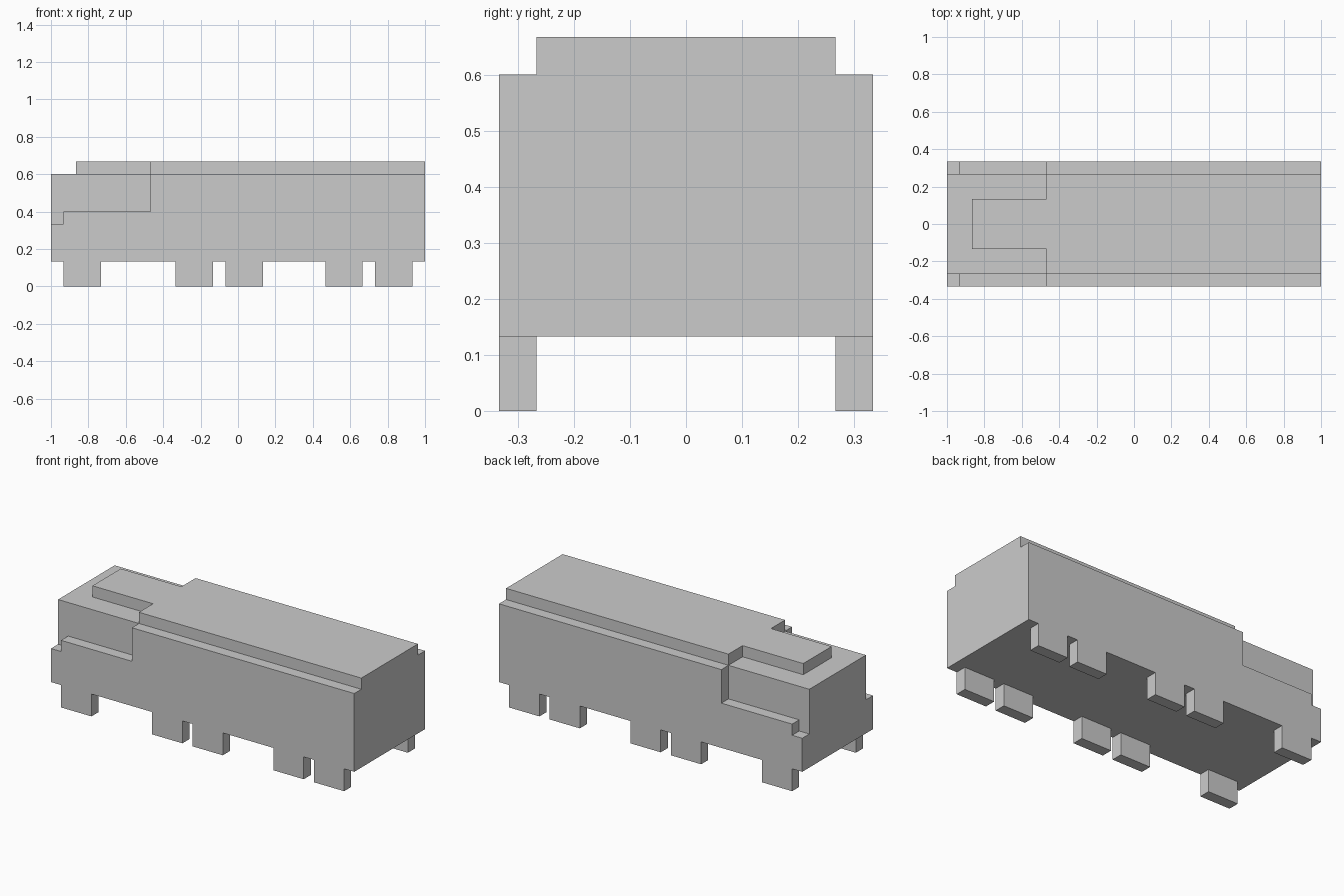
import bpy, bmesh
from mathutils import Vector

if "Cube" in bpy.data.objects:
    bpy.data.objects.remove(bpy.data.objects["Cube"])

U = 1 / 15  # the model sits on a grid of 1/15 unit


def prism(name, profile, axis, lo, hi, cap_hi=True):
    """Extrude a 2D grid profile along 'y' (xz profile) or 'z' (xy profile)."""
    def place(a, b, d):
        return Vector((a, d, b) if axis == 'y' else (a, b, d)) * U
    bm = bmesh.new()
    base = [bm.verts.new(place(a, b, lo)) for a, b in profile]
    top = [bm.verts.new(place(a, b, hi)) for a, b in profile]
    bm.faces.new(base)
    top_face = bm.faces.new(top)
    n = len(profile)
    for i in range(n):
        j = (i + 1) % n
        bm.faces.new((base[i], base[j], top[j], top[i]))
    bmesh.ops.recalc_face_normals(bm, faces=bm.faces)
    if not cap_hi:
        bmesh.ops.delete(bm, geom=[top_face], context='FACES_ONLY')
    mesh = bpy.data.meshes.new(name)
    bm.to_mesh(mesh)
    bm.free()
    obj = bpy.data.objects.new(name, mesh)
    bpy.context.collection.objects.link(obj)
    return obj


def rect(x0, x1, y0, y1):
    return [(x0, y0), (x1, y0), (x1, y1), (x0, y1)]


def combine(target, helper, operation):
    """Apply a boolean and remove its helper."""
    helper.hide_render = True
    mod = target.modifiers.new(operation.lower(), 'BOOLEAN')
    mod.object, mod.operation, mod.solver = helper, operation, 'EXACT'
    bpy.context.view_layer.objects.active = target
    bpy.ops.object.modifier_apply(modifier=mod.name)
    bpy.data.objects.remove(helper, do_unlink=True)


# Main body
body = prism("locomotive_body", rect(-15, 15, -5, 5), 'z', 2, 9)

# Stepped recess beside the nose, on both sides
recess = [(-16, 5), (-14, 5), (-14, 6), (-7, 6), (-7, 11), (-16, 11)]
for side in (-1, 1):
    lo, hi = sorted((4 * side, 6 * side))
    combine(body, prism("nose_recess_cutter", recess, 'y', lo, hi), 'DIFFERENCE')

# Raised roof with a narrow tongue over the nose
roof = [(-13, -2), (-7, -2), (-7, -4), (15, -4),
        (15, 4), (-7, 4), (-7, 2), (-13, 2)]
combine(body, prism("roof", roof, 'z', 8, 10), 'UNION')

# Wheel blocks along both sides, open where they meet the body
for i, x in enumerate((-14, -5, -1, 7, 11), 1):
    for side, label in ((-1, "front"), (1, "back")):
        lo, hi = sorted((4 * side, 5 * side))
        prism(f"{label}_wheel_{i}", rect(x, x + 3, lo, hi), 'z', 0, 2, cap_hi=False)
